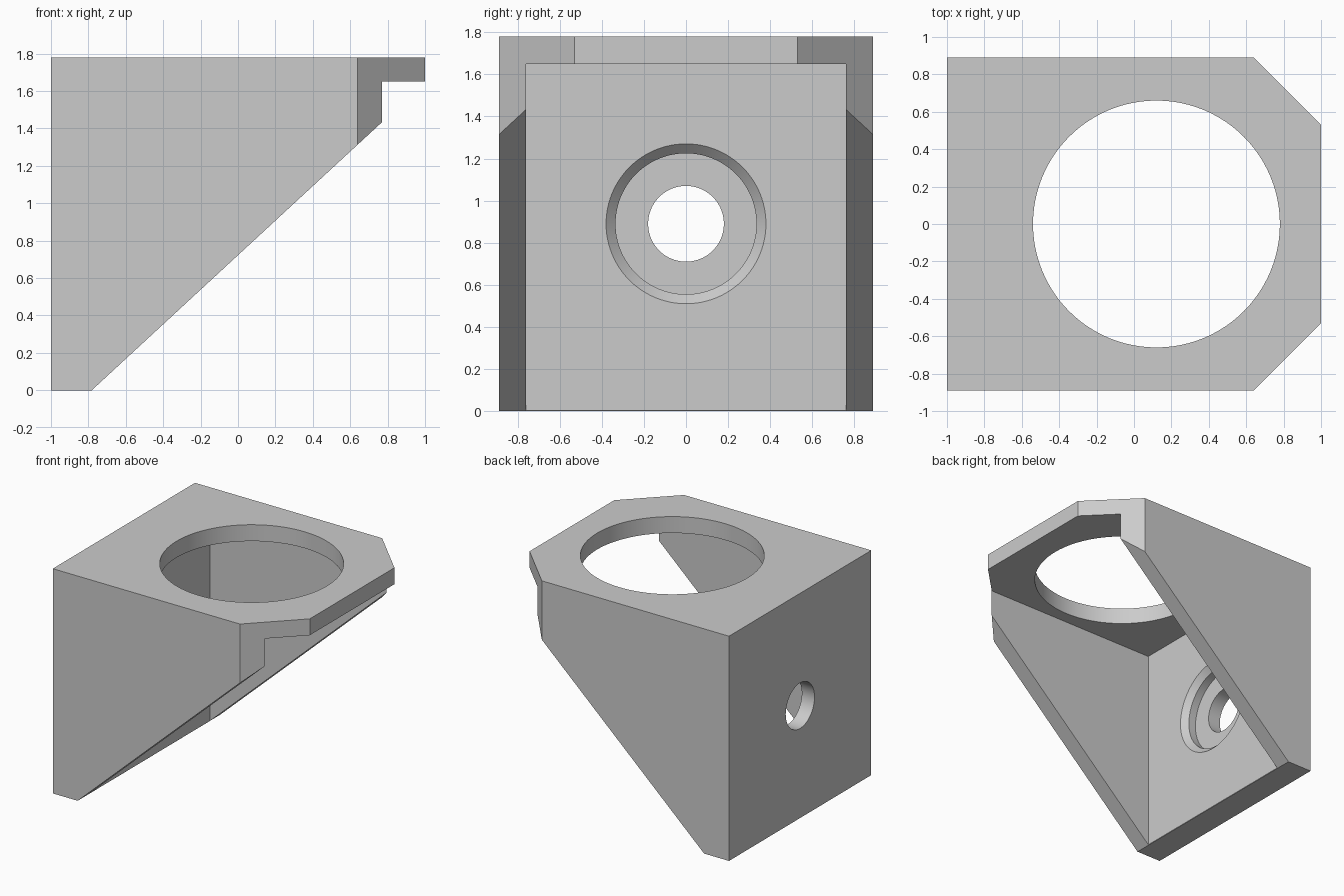
import bpy
import bmesh
import math
from mathutils import Matrix, Vector

cube = bpy.data.objects.get("Cube")
if cube:
    bpy.data.objects.remove(cube, do_unlink=True)

HEIGHT, HALF_WIDTH, INNER_WIDTH = 1.78, 0.89, 0.76
SHELF_BOTTOM = 1.65
WALL_X = -0.779          # inner face of the back wall
BORE_Z = 0.89

grey = bpy.data.materials.new("light grey")
grey.use_nodes = True
colour = (0.6, 0.6, 0.6, 1)
grey.diffuse_color = colour
grey.node_tree.nodes["Principled BSDF"].inputs["Base Color"].default_value = colour


def make_object(name, bm):
    bmesh.ops.recalc_face_normals(bm, faces=bm.faces)
    mesh = bpy.data.meshes.new(name)
    bm.to_mesh(mesh)
    bm.free()
    mesh.materials.append(grey)
    obj = bpy.data.objects.new(name, mesh)
    bpy.context.collection.objects.link(obj)
    return obj


def prism(name, points, depth):
    """Extrude a closed 3D outline along a vector."""
    bm = bmesh.new()
    face = bm.faces.new([bm.verts.new(p) for p in points])
    new = bmesh.ops.extrude_face_region(bm, geom=[face])["geom"]
    verts = [v for v in new if isinstance(v, bmesh.types.BMVert)]
    bmesh.ops.translate(bm, vec=Vector(depth), verts=verts)
    return make_object(name, bm)


def lathe(name, profile, matrix, sides=96):
    """Stack rings of (radius, height) into a closed turned solid."""
    bm = bmesh.new()
    rings = []
    for radius, h in profile:
        rings.append([bm.verts.new(matrix @ Vector((
            radius * math.cos(2 * math.pi * i / sides),
            radius * math.sin(2 * math.pi * i / sides), h))) for i in range(sides)])
    for low, high in zip(rings, rings[1:]):
        for i in range(sides):
            j = (i + 1) % sides
            bm.faces.new((low[i], low[j], high[j], high[i]))
    bm.faces.new(rings[0])
    bm.faces.new(rings[-1])
    return make_object(name, bm)


# Outer block with two clipped front corners
half = [(-1, HALF_WIDTH), (0.64, HALF_WIDTH), (1, 0.53)]
plan = half + [(x, -y) for x, y in reversed(half)]
bracket = prism("angle_bracket", [(x, y, 0) for x, y in plan], (0, 0, HEIGHT))

# Hollow between the side walls, under the shelf
hollow = [(WALL_X, -INNER_WIDTH, -1), (2, -INNER_WIDTH, -1),
          (2, INNER_WIDTH, -1), (WALL_X, INNER_WIDTH, -1)]
cutters = [prism("hollow_cutter", hollow, (0, 0, 1 + SHELF_BOTTOM))]

# Sloping underside of the side walls
slope = [(-0.89, -0.1), (0.842, 1.5), (2, 1.5), (2, -0.1)]
cutters.append(prism("slope_cutter", [(x, -2, z) for x, z in slope], (0, 4, 0)))

# Large round opening in the shelf
cutters.append(lathe("shelf_hole_cutter", [(0.66, 1.5), (0.66, 2)],
                     Matrix.Translation((0.12, 0, 0))))

# Chamfered counterbore and through hole in the back wall
to_wall = Matrix.Translation((WALL_X, 0, BORE_Z)) @ Matrix.Rotation(math.pi / 2, 4, 'Y')
bore = [(0.18, -0.5), (0.18, -0.11), (0.335, -0.11), (0.335, -0.045),
        (0.38, 0), (0.38, 0.1)]
cutters.append(lathe("bore_cutter", bore, to_wall))

bpy.ops.object.select_all(action='DESELECT')
bracket.select_set(True)
bpy.context.view_layer.objects.active = bracket
for cutter in cutters:
    cutter.hide_render = True
    cut = bracket.modifiers.new(cutter.name, 'BOOLEAN')
    cut.operation = 'DIFFERENCE'
    cut.solver = 'EXACT'
    cut.object = cutter
    bpy.ops.object.modifier_apply(modifier=cut.name)
for cutter in cutters:
    bpy.data.objects.remove(cutter, do_unlink=True)

bpy.ops.object.shade_smooth_by_angle(angle=math.radians(30))
